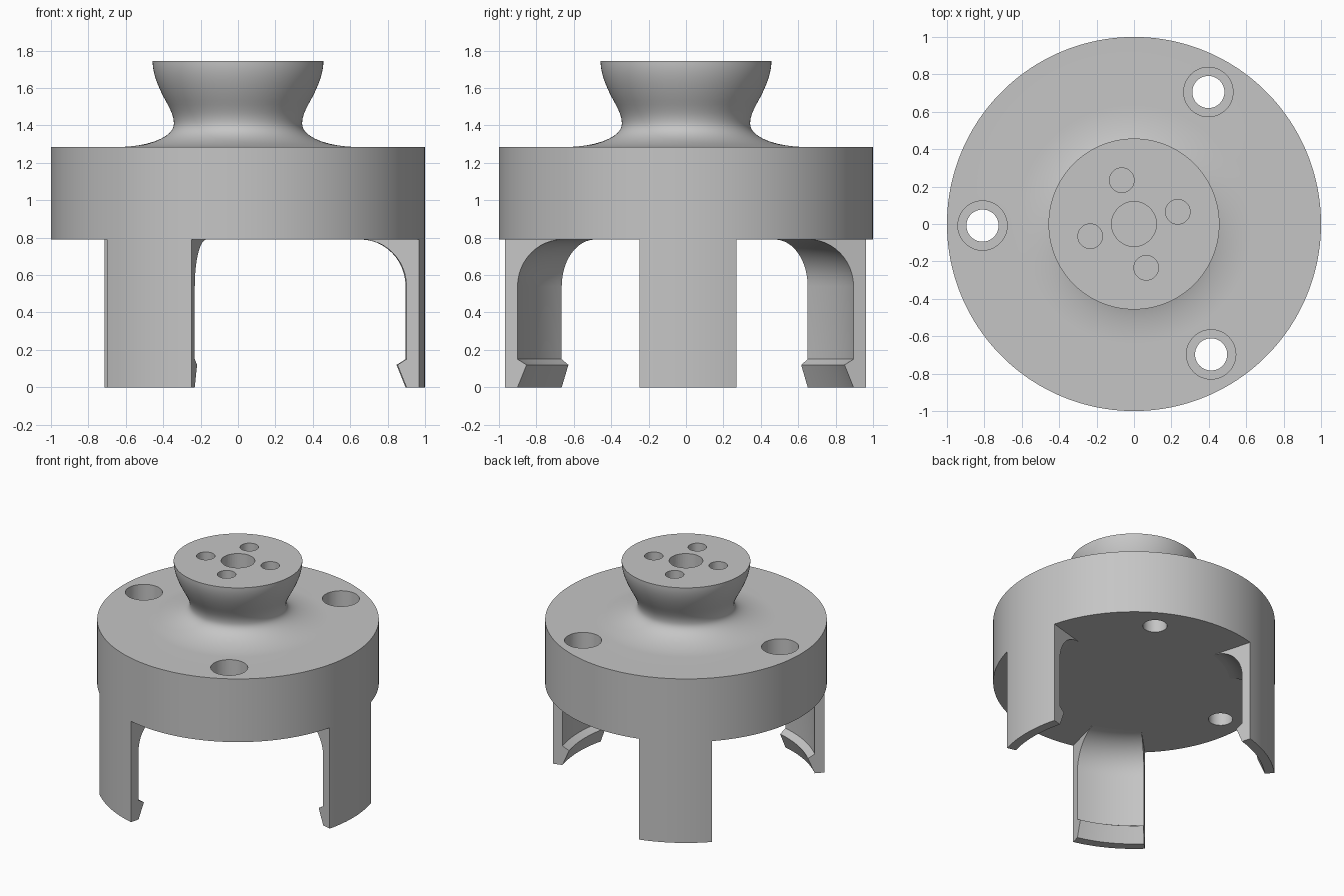
import bpy
import bmesh
from math import radians, sin, cos, pi
from mathutils import Matrix, Vector
from mathutils.geometry import interpolate_bezier

cube = bpy.data.objects.get("Cube")
if cube:
    bpy.data.objects.remove(cube)

TURN = 0.6          # small twist of the whole three-fold pattern, degrees
DISC_BOTTOM, DISC_TOP, KNOB_TOP = 0.79, 1.285, 1.745

grey = bpy.data.materials.new("Plain grey")
grey.use_nodes = True
grey.diffuse_color = (0.56, 0.56, 0.56, 1)
grey.node_tree.nodes["Principled BSDF"].inputs["Base Color"].default_value = grey.diffuse_color


def revolve(name, profile, centre=(0, 0), start=0, sweep=360, steps=180):
    """Revolve a closed (radius, z) outline about z; a partial sweep gets end caps."""
    bm = bmesh.new()
    full = sweep == 360
    rings = []
    for i in range(steps if full else steps + 1):
        a = radians(start + sweep * i / steps)
        rings.append([bm.verts.new((r * cos(a) + centre[0], r * sin(a) + centre[1], z))
                      for r, z in profile])
    n = len(profile)
    for i in range(steps):
        near, far = rings[i], rings[(i + 1) % len(rings)]
        for j in range(n):
            k = (j + 1) % n
            if profile[j][0] or profile[k][0]:
                bm.faces.new((near[j], near[k], far[k], far[j]))
    if not full:
        bm.faces.new(rings[0])
        bm.faces.new(rings[-1])
    bmesh.ops.remove_doubles(bm, verts=bm.verts, dist=1e-5)
    bmesh.ops.recalc_face_normals(bm, faces=bm.faces)
    mesh = bpy.data.meshes.new(name)
    bm.to_mesh(mesh)
    bm.free()
    mesh.materials.append(grey)
    obj = bpy.data.objects.new(name, mesh)
    bpy.context.collection.objects.link(obj)
    return obj


def select_only(obj):
    bpy.ops.object.select_all(action='DESELECT')
    obj.select_set(True)
    bpy.context.view_layer.objects.active = obj


def smooth(obj):
    select_only(obj)
    bpy.ops.object.shade_smooth_by_angle(angle=radians(20))


def cut(obj, cutter):
    cutter.hide_render = True
    mod = obj.modifiers.new("Hole", 'BOOLEAN')
    mod.operation, mod.solver, mod.object = 'DIFFERENCE', 'EXACT', cutter
    select_only(obj)
    bpy.ops.object.modifier_apply(modifier=mod.name)
    bpy.data.objects.remove(cutter)


def curve(a, b, c, d, count=12):
    pts = interpolate_bezier(*[Vector((*p, 0)) for p in (a, b, c, d)], count)
    return [(p.x, p.y) for p in pts]


def polar(radius, degrees):
    return radius * cos(radians(degrees)), radius * sin(radians(degrees))


# Disc and waisted knob, one turned profile
shoulder, waist = (0.375, 1.51), (0.343, 1.41)
bowl = curve((0.457, KNOB_TOP), (0.457, 1.67), (0.42, 1.59), shoulder)
neck = curve(shoulder, (0.357, 1.475), (0.343, 1.445), waist, 8)
flare = curve(waist, (0.343, 1.33), (0.5, DISC_TOP), (0.64, DISC_TOP), 18)
body = revolve("disc_and_knob",
               [(0, KNOB_TOP)] + bowl + neck[1:] + flare[1:]
               + [(1, DISC_TOP), (1, DISC_BOTTOM), (0, DISC_BOTTOM)],
               start=TURN - 15)

# Counterbored through holes in the disc
for k in range(3):
    step = DISC_TOP - 0.25
    bore = [(0, 1.4), (0.132, 1.4), (0.132, step), (0.086, step), (0.086, 0.7), (0, 0.7)]
    cut(body, revolve("bolt_hole_cutter", bore, polar(0.81, TURN + 60 + 120 * k), steps=48))

# Blind holes in the knob top: one central, four around it
holes = [(0.12, (0, 0))] + [(0.066, polar(0.243, 15.6 + 90 * k)) for k in range(4)]
for radius, centre in holes:
    floor = KNOB_TOP - 0.25
    cut(body, revolve("knob_hole_cutter", [(0, 1.9), (radius, 1.9), (radius, floor), (0, floor)],
                      centre, steps=40))
smooth(body)

# Three curved clip legs with a hooked foot and a filleted root
inner, fillet = 0.93, 0.25
root = [(inner - fillet + fillet * cos(a), DISC_BOTTOM - fillet + fillet * sin(a))
        for a in (pi / 2 * i / 12 for i in range(13))]
leg_profile = [(1, 0), (inner, 0), (inner - 0.05, 0.12), (inner, 0.15)] + root + [(1, DISC_BOTTOM)]
for name, angle in (("left_leg", 0), ("back_right_leg", 120), ("front_right_leg", 240)):
    smooth(revolve(name, leg_profile, start=TURN + angle - 15, sweep=30, steps=15))
